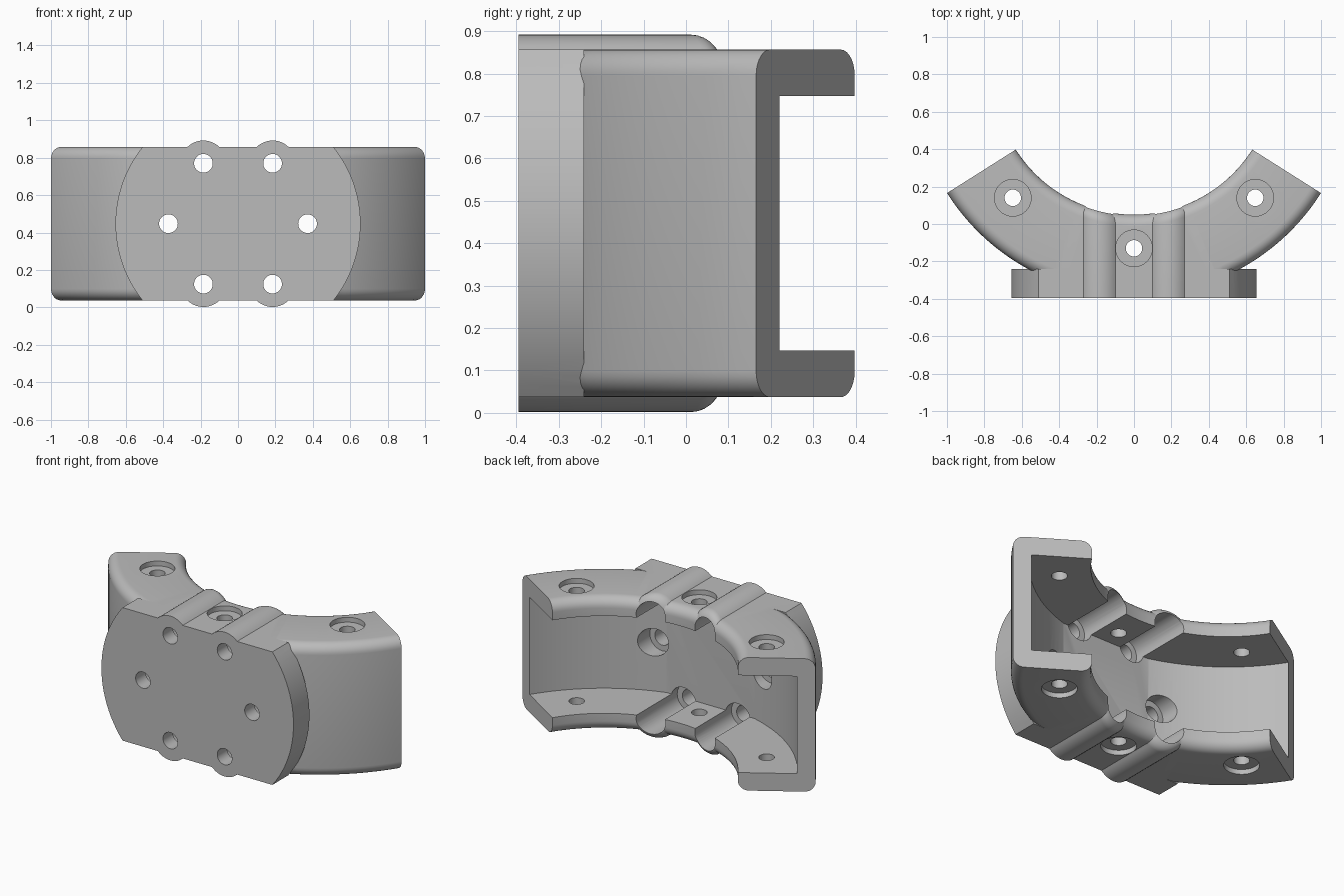
import bpy, bmesh, math
from mathutils import Matrix

CY = 0.798                 # centre of the arcs in y
R_IN, R_OUT, R_CAV = 0.748, 1.183, 1.08
Z0, Z1, ZM = 0.037, 0.857, 0.447
FRONT, FILLET = -0.395, 0.062
END = math.atan2(1.0, CY - 0.165)

if "Cube" in bpy.data.objects:
    bpy.data.objects.remove(bpy.data.objects["Cube"], do_unlink=True)

grey = bpy.data.materials.new("mid_grey")
grey.use_nodes = True
grey.diffuse_color = (0.5, 0.5, 0.5, 1)
grey.node_tree.nodes["Principled BSDF"].inputs["Base Color"].default_value = (0.5, 0.5, 0.5, 1)


def finish(name, bm):
    bmesh.ops.recalc_face_normals(bm, faces=bm.faces[:])
    mesh = bpy.data.meshes.new(name)
    bm.to_mesh(mesh)
    bm.free()
    mesh.materials.append(grey)
    obj = bpy.data.objects.new(name, mesh)
    bpy.context.collection.objects.link(obj)
    return obj


def loft(name, rings, closed_caps=True):
    """Skin a list of equal closed rings and cap both ends."""
    bm = bmesh.new()
    loops = [[bm.verts.new(p) for p in ring] for ring in rings]
    n = len(loops[0])
    for a, b in zip(loops, loops[1:]):
        for i in range(n):
            bm.faces.new((a[i], a[(i + 1) % n], b[(i + 1) % n], b[i]))
    bm.faces.new(loops[0])
    bm.faces.new(loops[-1])
    return finish(name, bm)


def sector(name, profile, half_angle, steps=56):
    """Sweep an (r, z) profile around the arc centre."""
    rings = []
    for k in range(steps + 1):
        t = half_angle * (2 * k / steps - 1)
        rings.append([(r * math.sin(t), CY - r * math.cos(t), z) for r, z in profile])
    return loft(name, rings)


def rounded_rect(r0, r1, z0, z1, f, steps=7):
    pts = []
    corners = [(r1 - f, z1 - f), (r0 + f, z1 - f), (r0 + f, z0 + f), (r1 - f, z0 + f)]
    for q, (cx, cz) in enumerate(corners):
        for k in range(steps + 1):
            a = math.pi / 2 * (q + k / steps)
            pts.append((cx + f * math.cos(a), cz + f * math.sin(a)))
    return pts


def cylinder(name, radius, start, end, axis, segs=40):
    """Cylinder between two points along 'y' or 'z'."""
    bm = bmesh.new()
    i = "xyz".index(axis)
    mid = [(a + b) / 2 for a, b in zip(start, end)]
    rot = Matrix.Rotation(math.pi / 2, 4, "X") if axis == "y" else Matrix()
    bmesh.ops.create_cone(bm, cap_ends=True, segments=segs, radius1=radius, radius2=radius,
                          depth=abs(end[i] - start[i]), matrix=Matrix.Translation(mid) @ rot)
    return finish(name, bm)


def boolean(target, tool, operation):
    mod = target.modifiers.new(operation, "BOOLEAN")
    mod.operation, mod.solver, mod.object = operation, "EXACT", tool
    bpy.context.view_layer.update()
    result = bpy.data.meshes.new_from_object(
        target.evaluated_get(bpy.context.evaluated_depsgraph_get()))
    target.modifiers.clear()
    target.data = result
    bpy.data.objects.remove(tool, do_unlink=True)


def bolt_tube(x, z, radius=0.122, segs=48, steps=7):
    """Tube along y whose rounded back end follows the inner arc."""
    def ring(rad, inset):
        pts = []
        for k in range(segs):
            a = 2 * math.pi * k / segs
            px = x + rad * math.cos(a)
            y = FRONT if inset is None else CY - math.sqrt(R_IN ** 2 - px ** 2) - inset
            pts.append((px, y, z + rad * math.sin(a)))
        return pts
    rings = [ring(radius, None)]
    for k in range(steps + 1):
        a = math.pi / 2 * k / steps
        rings.append(ring(radius - FILLET * (1 - math.cos(a)), FILLET * (1 - math.sin(a))))
    return loft("bolt_tube", rings)


# Curved bracket body
body = sector("curved_bracket", rounded_rect(R_IN, R_OUT, Z0, Z1, FILLET), END)

# Bolt tubes along the top and bottom slabs
corner_bolts = [(sx * 0.185, ZM + sz * 0.323) for sx in (-1, 1) for sz in (-1, 1)]
for x, z in corner_bolts:
    boolean(body, bolt_tube(x, z), "UNION")

# Channel between the two slabs, open at the back and ends
cavity = [(0.4, 0.147), (R_CAV, 0.147), (R_CAV, 0.747), (0.4, 0.747)]
boolean(body, sector("cavity_cutter", cavity, END + 0.15), "DIFFERENCE")

# Front mounting plate: a disc trimmed flat at top and bottom
rad = 0.655
half = math.asin((Z1 - ZM) / rad)
outline = []
for side in (0, math.pi):
    for k in range(25):
        a = side + half * (2 * k / 24 - 1)
        outline.append((rad * math.cos(a), ZM + rad * math.sin(a)))
plate = loft("mounting_plate", [[(x, y, z) for x, z in outline] for y in (FRONT, -0.24)])
boolean(body, plate, "UNION")

# Plate holes with wide bores from the back
for x, z in corner_bolts + [(-0.372, ZM), (0.372, ZM)]:
    boolean(body, cylinder("hole_cutter", 0.05, (x, -0.5, z), (x, 0, z), "y"), "DIFFERENCE")
    boolean(body, cylinder("bore_cutter", 0.085, (x, -0.3, z), (x, 0.3, z), "y"), "DIFFERENCE")

# Slab holes with shallow round recesses outside
for x, y in ((-0.648, 0.14), (0, -0.13), (0.648, 0.14)):
    boolean(body, cylinder("hole_cutter", 0.044, (x, y, -0.2), (x, y, 1.1), "z"), "DIFFERENCE")
    for near, far in ((Z0 + 0.03, -0.1), (Z1 - 0.03, 1.0)):
        boolean(body, cylinder("recess_cutter", 0.098, (x, y, near), (x, y, far), "z"), "DIFFERENCE")

# Smooth shading with crisp edges
bpy.ops.object.select_all(action="DESELECT")
body.select_set(True)
bpy.context.view_layer.objects.active = body
bpy.ops.object.shade_smooth_by_angle(angle=math.radians(30))
